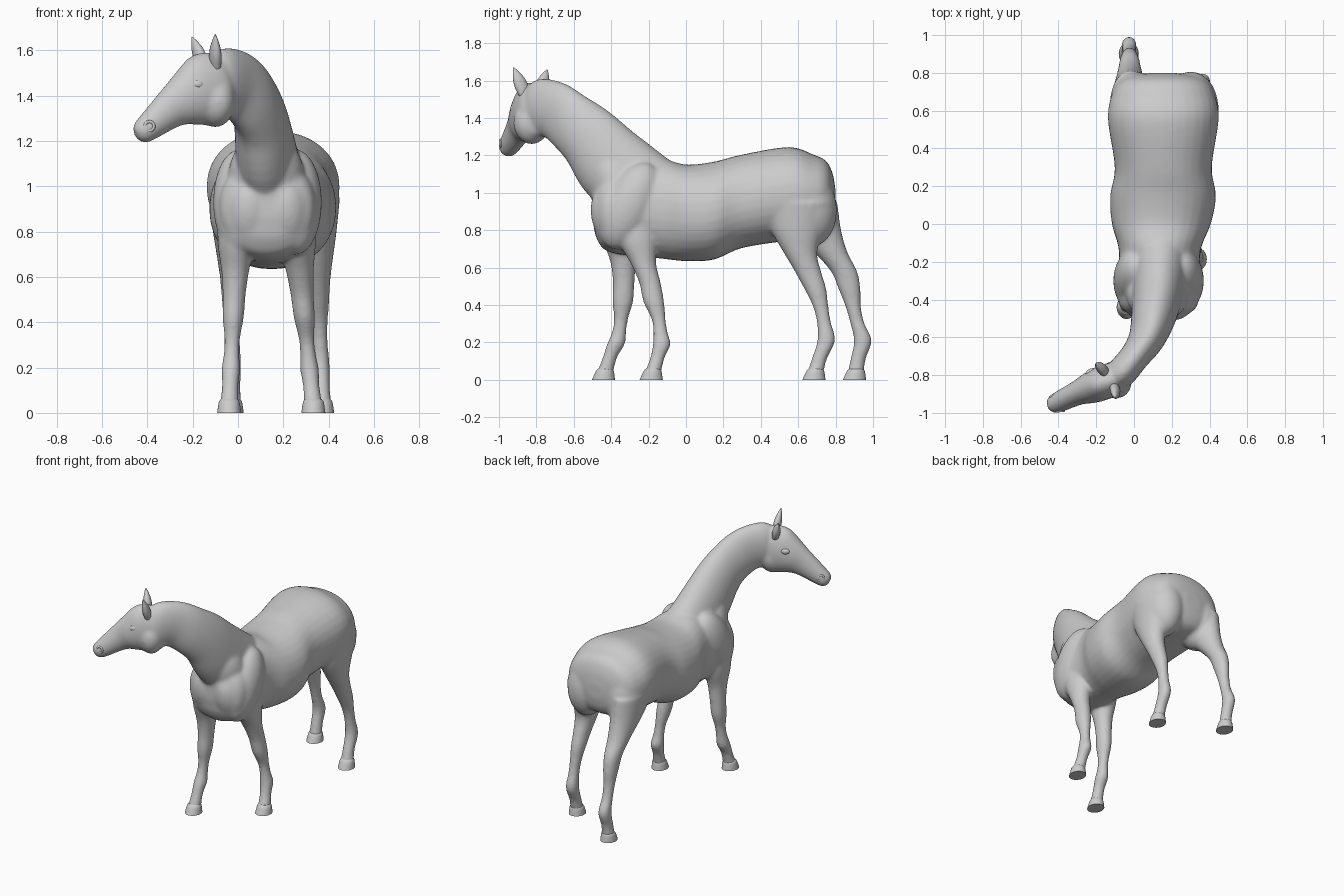
import bpy, bmesh, math
from mathutils import Vector, Matrix

if "Cube" in bpy.data.objects:
    bpy.data.objects.remove(bpy.data.objects["Cube"])


def spline(pts, steps):
    """Catmull-Rom through tuples of (x, y, z, half_width, half_depth)."""
    v = [Vector(p) for p in pts]
    v = [v[0] * 2 - v[1]] + v + [v[-1] * 2 - v[-2]]
    out = []
    for i in range(1, len(v) - 2):
        a, b, c, d = v[i - 1:i + 3]
        for s in range(steps):
            t = s / steps
            out.append(0.5 * (2 * b + (c - a) * t + (2 * a - 5 * b + 4 * c - d) * t * t
                              + (3 * b - a - 3 * c + d) * t ** 3))
    return out + [v[-2]]


def loft(bm, pts, up=(0, 0, 1), axis=None, power=1.0, steps=5, sides=32):
    """Closed skin of oval sections along a smooth path."""
    rows = spline(pts, steps)
    cs = [Vector(r[:3]) for r in rows]
    rings = []
    for i, r in enumerate(rows):
        t = Vector(axis) if axis else (cs[min(i + 1, len(cs) - 1)] - cs[max(i - 1, 0)]).normalized()
        side = t.cross(Vector(up)).normalized()
        high = side.cross(t)
        ring = []
        for k in range(sides):
            a = 2 * math.pi * k / sides
            c, s = math.cos(a), math.sin(a)
            c = math.copysign(abs(c) ** power, c)
            s = math.copysign(abs(s) ** power, s)
            ring.append(bm.verts.new(cs[i] + side * c * r[3] + high * s * r[4]))
        rings.append(ring)
    for p, q in zip(rings, rings[1:]):
        for k in range(sides):
            j = (k + 1) % sides
            bm.faces.new((p[k], p[j], q[j], q[k]))
    bm.faces.new(rings[0])
    bm.faces.new(rings[-1][::-1])


def muscle(bm, center, radii, tilt=0, turn=0):
    """Ellipsoid mass, tilted about x and turned about z."""
    m = (Matrix.Translation(center) @ Matrix.Rotation(turn, 4, 'Z')
         @ Matrix.Rotation(tilt, 4, 'X') @ Matrix.Diagonal((*radii, 1)))
    bmesh.ops.create_uvsphere(bm, u_segments=28, v_segments=18, radius=1, matrix=m)


def finish(name, bm):
    bmesh.ops.recalc_face_normals(bm, faces=bm.faces)
    me = bpy.data.meshes.new(name)
    bm.to_mesh(me)
    bm.free()
    ob = bpy.data.objects.new(name, me)
    bpy.context.collection.objects.link(ob)
    bpy.context.view_layer.objects.active = ob
    bpy.ops.object.select_all(action='DESELECT')
    ob.select_set(True)
    bpy.ops.object.shade_smooth_by_angle(angle=math.radians(40))
    return ob


def leg(bm, name, profile, ys, x_top, x_foot):
    """Leg skin from a shared (z, width, depth) profile, plus its own hoof."""
    top = profile[0][0]
    pts = [(x_foot + (x_top - x_foot) * z / top, y, z, w, d) for (z, w, d), y in zip(profile, ys)]
    loft(bm, pts, up=(0, 1, 0), axis=(0, 0, -1))
    x, y = pts[-1][:2]
    hoof = bmesh.new()
    loft(hoof, [(x, y + .006, .062, .036, .036), (x, y + .003, .046, .046, .048),
                (x, y - .004, 0, .053, .062)],
         up=(0, 1, 0), axis=(0, 0, -1), steps=4)
    finish(name + "_hoof", hoof)


bm = bmesh.new()

# Trunk, chest to rump: y, z, half width, half height
trunk = [(-.50, .93, .08, .07), (-.475, .90, .16, .15), (-.40, .90, .215, .22),
         (-.15, .915, .215, .265), (0, .893, .262, .258), (.15, .905, .28, .262),
         (.30, .955, .257, .25), (.55, .995, .293, .25), (.68, .985, .275, .22),
         (.75, .98, .235, .19), (.785, .97, .16, .13), (.80, .96, .06, .05)]
loft(bm, [(min(.155, max(.13, .145 + .06 * y)), y, z, w, h) for y, z, w, h in trunk],
     axis=(0, 1, 0), power=.93)

# Shoulder blades, breast and buttocks, mirrored about the trunk
for s in (-1, 1):
    muscle(bm, (.13 + s * .125, -.30, .93), (.115, .14, .25), tilt=-.45)
    muscle(bm, (.13 + s * .08, -.40, .87), (.11, .105, .17), tilt=.25)
    muscle(bm, (.155 + s * .145, .65, .93), (.135, .155, .22), tilt=.15)

# Neck sweeping up and round to the side
loft(bm, [(.14, -.20, 1.01, .15, .20), (.125, -.37, 1.13, .135, .21),
          (.10, -.505, 1.285, .115, .178), (.065, -.61, 1.375, .095, .162),
          (.005, -.70, 1.44, .08, .157), (-.07, -.79, 1.46, .08, .15),
          (-.11, -.815, 1.46, .06, .11)])
# Fuller throat where the neck runs into the breast
muscle(bm, (.125, -.36, 1.03), (.17, .15, .22), tilt=.35)

# Head: poll to muzzle, with a round cheek
loft(bm, [(-.05, -.80, 1.46, .06, .10), (-.075, -.81, 1.45, .08, .15),
          (-.15, -.835, 1.42, .092, .165), (-.225, -.865, 1.385, .085, .125),
          (-.295, -.893, 1.343, .066, .09), (-.40, -.943, 1.257, .055, .061),
          (-.432, -.957, 1.238, .047, .05), (-.451, -.965, 1.228, .025, .028)])
muscle(bm, (-.10, -.825, 1.375), (.085, .1, .115), turn=.4)

# Front legs share one profile; the left one stands forward
front = [(.90, .09, .125), (.75, .083, .108), (.63, .062, .07), (.52, .051, .058),
         (.42, .047, .056), (.33, .035, .039), (.26, .035, .038), (.19, .042, .048),
         (.12, .037, .039), (.025, .043, .045)]
leg(bm, "left_front", front,
    (-.33, -.335, -.335, -.333, -.338, -.347, -.357, -.375, -.407, -.437), 0, -.04)
leg(bm, "right_front", front,
    (-.28, -.26, -.23, -.193, -.173, -.148, -.137, -.13, -.152, -.182), .245, .335)

# Hind legs share one profile; the left one stands back
hind = [(.95, .11, .19), (.80, .09, .14), (.68, .07, .09), (.58, .055, .071),
        (.49, .047, .06), (.40, .038, .043), (.31, .035, .038), (.21, .04, .048),
        (.11, .038, .041), (.025, .043, .045)]
leg(bm, "right_hind", hind,
    (.60, .595, .612, .652, .69, .718, .737, .75, .712, .688), .34, .372)
leg(bm, "left_hind", hind,
    (.62, .69, .775, .845, .873, .892, .914, .945, .92, .905), -.02, -.028)

# Fuse trunk, neck, head and legs into one smooth skin
body = finish("body", bm)
fuse = body.modifiers.new("fuse", 'REMESH')
fuse.mode = 'VOXEL'
fuse.voxel_size = .0095
fuse.use_smooth_shade = True
relax = body.modifiers.new("relax", 'SMOOTH')
relax.factor = .5
relax.iterations = 16

# Ears
for name, base, tip in (("right_ear", (-.10, -.862, 1.53), (-.10, -.922, 1.67)),
                        ("left_ear", (-.155, -.78, 1.54), (-.203, -.742, 1.658))):
    b, d = Vector(base), Vector(tip) - Vector(base)
    bm = bmesh.new()
    loft(bm, [(*(b + d * f), w, w * .7) for f, w in
              ((0, .034), (.3, .037), (.55, .032), (.8, .018), (1, .003))],
         up=(-.9, -.4, 0), steps=4, sides=16)
    finish(name, bm)

# Eyes and nostril rims, one each side of the head
across = Vector((.37, -.93, 0))
for label, s in (("right", 1), ("left", -1)):
    bm = bmesh.new()
    muscle(bm, Vector((-.20, -.852, 1.45)) + across * s * .07, (.032, .022, .022), turn=.4)
    finish(label + "_eye", bm)
    bpy.ops.mesh.primitive_torus_add(major_radius=.02, minor_radius=.007,
                                     major_segments=24, minor_segments=10,
                                     location=Vector((-.408, -.947, 1.265)) + across * s * .046)
    rim = bpy.context.object
    rim.name = label + "_nostril"
    rim.rotation_euler = (across * s + Vector((-.3, 0, 0))).to_track_quat('Z', 'Y').to_euler()
    bpy.ops.object.shade_smooth()
